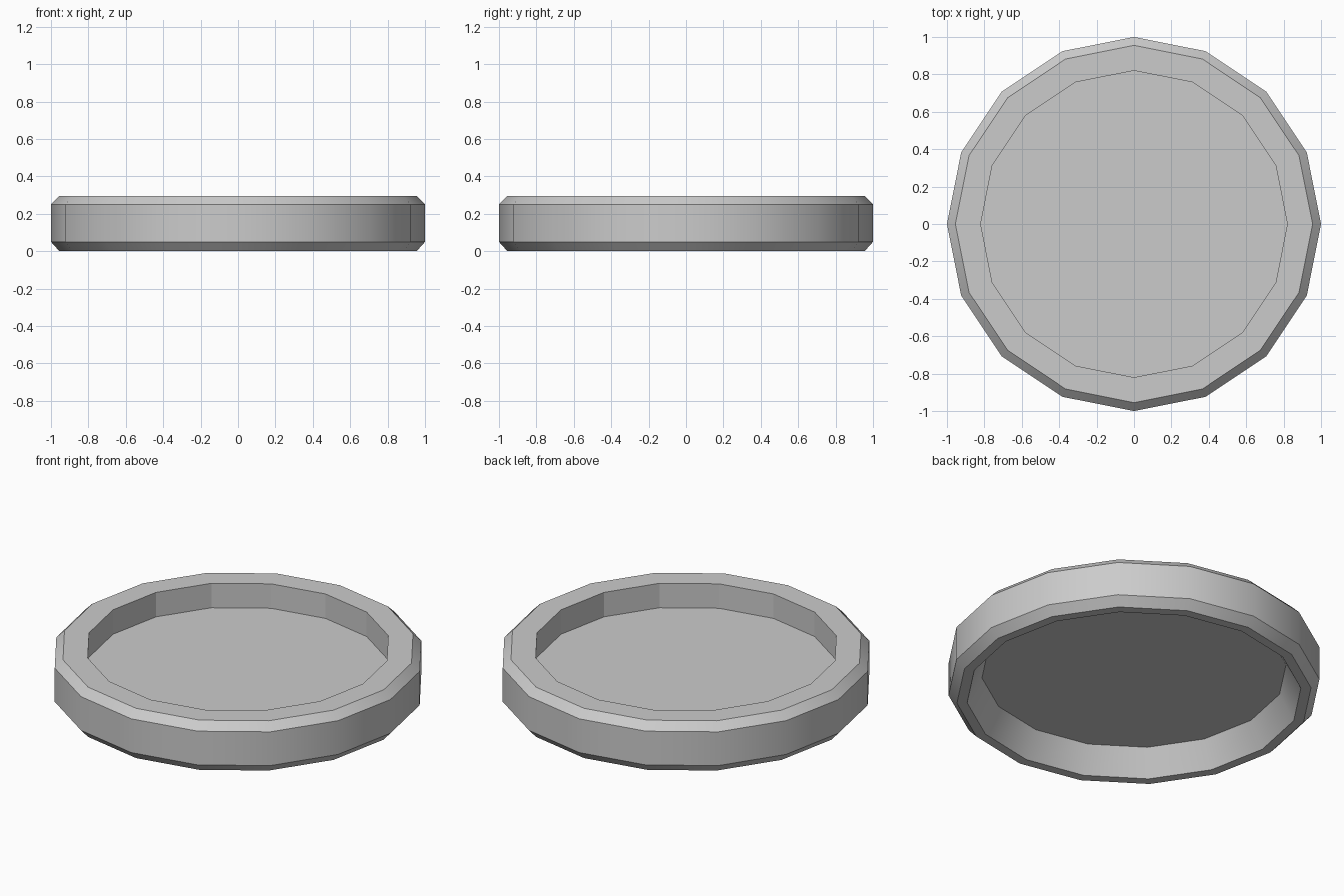
import bpy, bmesh
from math import cos, sin, pi

if "Cube" in bpy.data.objects:
    bpy.data.objects.remove(bpy.data.objects["Cube"])

SIDES = 16
FLOOR_Z = 0.15
# Rim cross-section (radius, height), running round the closed loop
PROFILE = [(0.82, FLOOR_Z), (0.90, 0), (0.955, 0), (1, 0.05),
           (1, 0.25), (0.955, 0.295), (0.82, 0.295)]


def ring_of_verts(bm, radius, z):
    return [bm.verts.new((radius * cos(2 * pi * i / SIDES),
                          radius * sin(2 * pi * i / SIDES), z))
            for i in range(SIDES)]


def finish(bm, name):
    bmesh.ops.recalc_face_normals(bm, faces=bm.faces)
    mesh = bpy.data.meshes.new(name)
    bm.to_mesh(mesh)
    bm.free()
    obj = bpy.data.objects.new(name, mesh)
    bpy.context.collection.objects.link(obj)
    return obj


# Chamfered rim, smooth outside and below, faceted on the upper inner wall
bm = bmesh.new()
rings = [ring_of_verts(bm, r, z) for r, z in PROFILE]
for k, lower in enumerate(rings):
    upper = rings[(k + 1) % len(rings)]
    for i in range(SIDES):
        j = (i + 1) % SIDES
        face = bm.faces.new((lower[i], lower[j], upper[j], upper[i]))
        face.smooth = k != len(rings) - 1
for edge in bm.edges:
    # Edges running round the rim stay sharp
    edge.smooth = abs(edge.verts[0].co.z - edge.verts[1].co.z) > 1e-5
finish(bm, "tray_rim")

# Thin floor set halfway up the rim
bm = bmesh.new()
bm.faces.new(ring_of_verts(bm, 0.82, FLOOR_Z))
finish(bm, "tray_floor")
